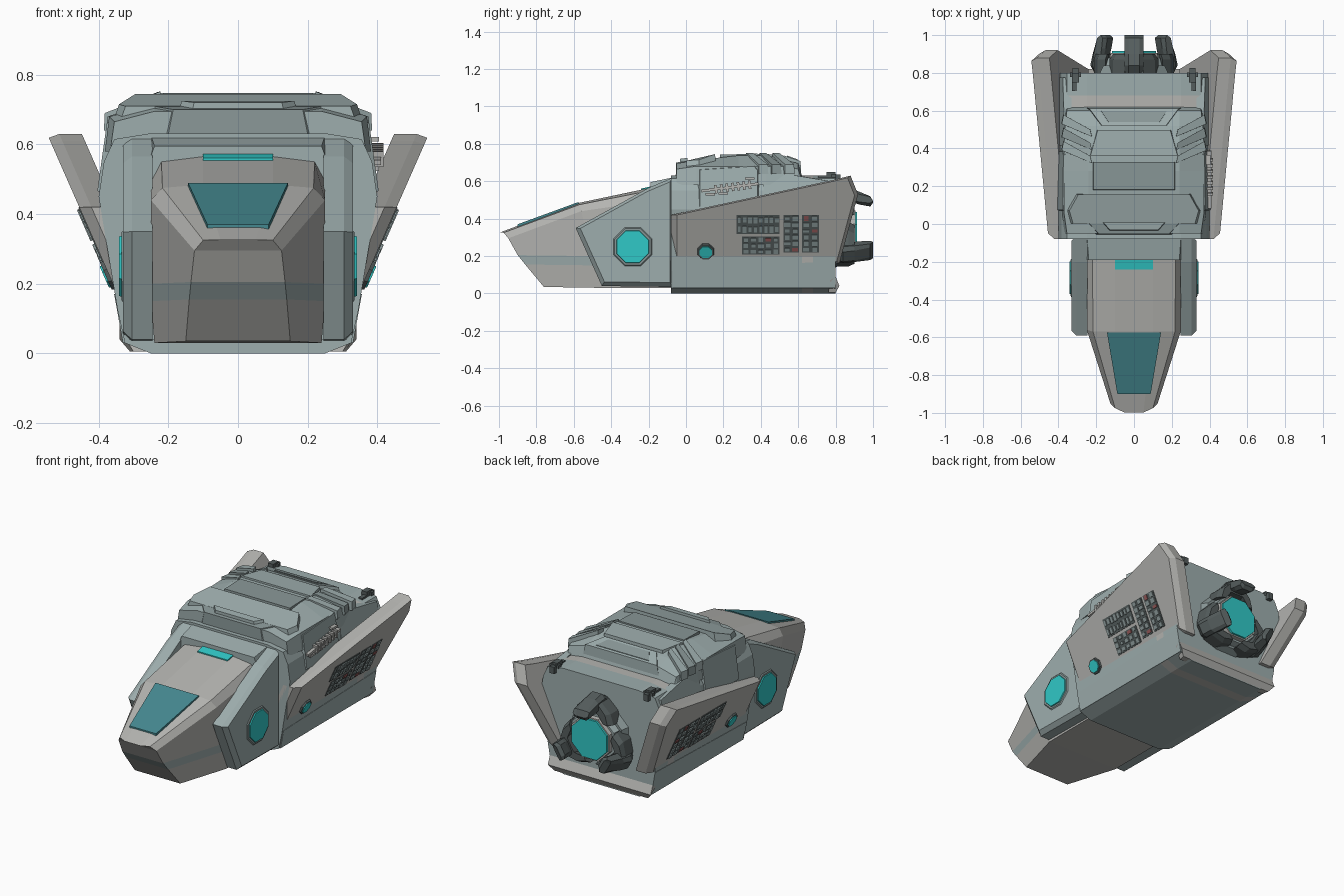
import bpy, bmesh, random
from math import sin, cos, pi, atan, radians
from mathutils import Matrix, Vector

if "Cube" in bpy.data.objects:
    bpy.data.objects.remove(bpy.data.objects["Cube"])

random.seed(4)

def material(name, r, g, b):
    m = bpy.data.materials.new(name)
    m.diffuse_color = (r, g, b, 1)
    m.use_nodes = True
    m.node_tree.nodes["Principled BSDF"].inputs["Base Color"].default_value = m.diffuse_color
    return m

HULL = material("hull_blue_grey", .34, .42, .42)
DEEP = material("panel_grey", .25, .31, .31)
PALE = material("pale_grey", .46, .46, .44)
DARK = material("dark_metal", .09, .11, .11)
GLOW = material("teal_glow", .03, .58, .57)
GLASS = material("window_teal", .06, .25, .28)
RED = material("red_detail", .3, .1, .1)

def finish(name, bm, mats, mirror=False):
    bmesh.ops.recalc_face_normals(bm, faces=bm.faces)
    me = bpy.data.meshes.new(name)
    bm.to_mesh(me)
    bm.free()
    ob = bpy.data.objects.new(name, me)
    bpy.context.collection.objects.link(ob)
    for m in mats:
        me.materials.append(m)
    if mirror:
        ob.modifiers.new("mirror", 'MIRROR')
    return ob

def loft(name, rings, mats, mirror=False, paint=None, strip=False):
    """Skin a list of equal-length rings; strip caps join mirrored points."""
    bm = bmesh.new()
    vs = [[bm.verts.new(p) for p in r] for r in rings]
    n = len(rings[0])
    for i in range(len(vs) - 1):
        for j in range(n):
            k = (j + 1) % n
            f = bm.faces.new((vs[i][j], vs[i][k], vs[i + 1][k], vs[i + 1][j]))
            f.material_index = int(bool(paint and paint(i, j)))
    for r in (vs[0], vs[-1]):
        if strip:
            for j in range(n // 2 - 1):
                f = bm.faces.new((r[j], r[j + 1], r[n - 2 - j], r[n - 1 - j]))
                f.material_index = int(bool(paint and paint(-1, j)))
        else:
            bm.faces.new(r)
    return finish(name, bm, mats, mirror)

def full(half):
    return half + [(-x, y, z) for x, y, z in reversed(half)]

def side_plate(name, poly, levels, mat):
    """Plate with a (y, z) outline; each level is (scale, x function of z)."""
    cy = sum(p[0] for p in poly) / len(poly)
    cz = sum(p[1] for p in poly) / len(poly)
    rings = []
    for s, fx in levels:
        pts = [(cy + (y - cy) * s, cz + (z - cz) * s) for y, z in poly]
        rings.append([(fx(z), y, z) for y, z in pts])
    return loft(name, rings, [mat], True)

def slab(name, poly, low, shrink, mat, mirror=False):
    """Top plate with (x, y, z) top outline and chamfered sides down to z = low."""
    cx = sum(p[0] for p in poly) / len(poly)
    cy = sum(p[1] for p in poly) / len(poly)
    top = [(cx + (x - cx) * shrink, cy + (y - cy) * shrink, z) for x, y, z in poly]
    return loft(name, [[(x, y, low) for x, y, z in poly], top], [mat], mirror)

def boxes(name, items, mat, mirror=False):
    """Joined boxes, each (matrix, size)."""
    bm = bmesh.new()
    for m, s in items:
        bmesh.ops.create_cube(bm, size=1, matrix=m @ Matrix.Diagonal((*s, 1)))
    return finish(name, bm, [mat], mirror)

def disc(name, m, r1, r2, depth, mat, mirror=False, n=8):
    bm = bmesh.new()
    bmesh.ops.create_cone(bm, cap_ends=True, segments=n, radius1=r1, radius2=r2, depth=depth,
                          matrix=m @ Matrix.Rotation(pi / n, 4, 'Z'))
    return finish(name, bm, [mat], mirror)

# Nose cab with a darker stripe
nose = [full([(.15, -.76, .035), (.14, -.86, .155), (.135, -.9, .205), (.125, -.95, .295), (.10, -.975, .325), (.05, -.998, .325)]),
        full([(.24, -.45, .03), (.25, -.48, .15), (.25, -.5, .20), (.25, -.56, .44), (.217, -.57, .475), (.1, -.57, .485)]),
        full([(.24, -.08, .03), (.25, -.08, .15), (.25, -.08, .20), (.25, -.15, .50), (.22, -.19, .55), (.1, -.19, .565)])]
loft("nose_cab", nose, [PALE, HULL], paint=lambda i, j: j in (1, 9), strip=True)
loft("windscreen", [full([(.088, -.9, .355), (.088, -.9, .370)]),
                    full([(.143, -.575, .475), (.143, -.575, .489)])], [GLASS])
loft("brow_light", [full([(.1, -.24, .54), (.1, -.24, .561)]),
                    full([(.1, -.185, .55), (.1, -.185, .573)])], [GLOW])
loft("neck", [full([(.26, -.19, .04), (.26, -.19, .54), (.24, -.19, .595)]),
              full([(.26, -.05, .04), (.26, -.05, .56), (.25, -.05, .625)])], [HULL], strip=True)

# Cab side panels with big round lights
side_plate("cab_side_panel", [(-.59, .35), (-.45, .04), (-.07, .035), (-.07, .62), (-.2, .565)],
           [(1, lambda z: .245), (1, lambda z: .305), (.92, lambda z: .33)], HULL)
AX = Matrix.Rotation(radians(90), 4, 'Y')
disc("cab_light_ring", Matrix.Translation((.327, -.285, .25)) @ AX, .125, .105, .016, DEEP, True)
disc("cab_light", Matrix.Translation((.33, -.285, .25)) @ AX, .1, .092, .022, GLOW, True)

# Main rear hull
section = [(.25, 0), (.325, .03), (.345, .12), (.40, .45), (.385, .55), (.355, .615), (.25, .632)]
hull_rings = [full([(x, y, z) for x, z in section]) for y in (-.08, .62, .68, .8)]
loft("main_hull", hull_rings, [HULL, PALE], paint=lambda i, j: i == 1, strip=True)
loft("tail_lip", [[(s * w, y, z) for y, z, w in ((.76, .005, .30), (.80, .005, .31), (.82, .04, .34), (.80, .09, .34), (.77, .07, .34))]
                  for s in (-1, 1)], [PALE])

# Roof superstructure
roof = []
for y, w, top in ((-.05, .355, .695), (.055, .37, .712), (.28, .37, .738), (.43, .37, .738), (.52, .365, .72), (.60, .355, .695), (.62, .35, .63)):
    roof.append(full([(w + .012, y, .58), (w, y, min(.68, top - .03)), (.24, y, top)]))
loft("roof_block", roof, [HULL], strip=True)
slab("roof_front_brow", [(-.34, .0, .71), (-.36, .07, .715), (-.31, .16, .745), (.31, .16, .745), (.36, .07, .715), (.34, .0, .71)], .66, .95, HULL)
slab("roof_front_step", [(-.26, .01, .71), (-.2, -.055, .70), (.2, -.055, .70), (.26, .01, .71)], .63, .93, DEEP)
slab("roof_front_notch", [(-.18, .01, .725), (-.14, -.035, .72), (.14, -.035, .72), (.18, .01, .725)], .66, .9, HULL)
slab("roof_mid_plate", [(-.22, .18, .742), (-.22, .33, .746), (.22, .33, .746), (.22, .18, .742)], .70, .98, DEEP)
slab("roof_ridge_plate", [(-.24, .36, .748), (-.2, .5, .742), (.2, .5, .742), (.24, .36, .748)], .70, .96, HULL)
slab("roof_rear_frame", [(-.25, .615, .708), (-.18, .52, .738), (.18, .52, .738), (.25, .615, .708)], .65, .95, HULL)
slab("roof_rear_recess", [(-.18, .60, .716), (-.14, .54, .737), (.14, .54, .737), (.18, .60, .716)], .66, .97, DEEP)
for k, y in enumerate((.37, .44, .51)):
    slab(f"roof_chevron_{k}", [(.22, y - .05, .752), (.23, y - .01, .75), (.375, y + .07, .69), (.385, y + .02, .69)],
         .64, .97, (HULL, DEEP)[k % 2], True)

# Side bulges below the roof
side_plate("roof_side_bulge", [(.065, .46), (.065, .665), (.37, .685), (.39, .66), (.39, .46)],
           [(1, lambda z: .33), (1, lambda z: .385 - (z - .48) * .12), (.95, lambda z: .402 - (z - .48) * .14)], HULL)
side_plate("rear_side_bulge", [(.41, .50), (.41, .665), (.60, .63), (.78, .60), (.78, .50)],
           [(1, lambda z: .33), (.97, lambda z: .397 - (z - .5) * .2)], HULL)

# Ribbed cable, right side only
cable = []
for i in range(10):
    t = i / 9
    m = Matrix.Translation((.395, .10 + .27 * t, .55 + .035 * t)) @ Matrix.Rotation(.13, 4, 'X')
    cable.append((m, (.03, .035, .014)))
    if 1 < i < 9:
        cable.append((m, (.045, .014, .045)))
cable += [(Matrix.Translation((.39, y, z)), (.03, .05, .012)) for y, z in ((.13, .53), (.2, .535), (.34, .615))]
boxes("side_cable", cable, PALE)

# Flared side wings
def wing_x(z):
    return .535 - (.6 - z) * .44
side_plate("side_wing", [(-.08, .42), (.80, .61), (.88, .63), (.92, .53), (.82, .16), (-.08, .10)],
           [(1, lambda z: wing_x(z) - .10), (1, lambda z: wing_x(z) - .035), (.95, wing_x)], PALE)
side_plate("lower_skirt", [(-.07, .03), (-.07, .14), (.80, .17), (.80, .03)],
           [(1, lambda z: .25), (1, lambda z: .325 + z * .18)], HULL)

# Wing machinery bays and small lights
TILT = Matrix.Rotation(atan(.44), 4, 'Y')
def on_wing(y, z, out=0):
    return Matrix.Translation((wing_x(z), y, z)) @ TILT @ Matrix.Translation((out, 0, 0))
bays = [(.27, .50, .32, .42), (.30, .50, .21, .305), (.52, .605, .22, .42), (.62, .71, .22, .42)]
boxes("wing_bay", [(on_wing((a + b) / 2, (c + d) / 2), (.006, b - a, (d - c) * 1.09)) for a, b, c, d in bays], DARK, True)
bits, reds = [], []
for a, b, c, d in bays:
    cols, rows = (8, 2) if c > .3 else (max(2, round((b - a) / .04)), round((d - c) / .032))
    for i in range(cols):
        for j in range(rows):
            y = a + (b - a) * (i + .5) / cols
            z = c + (d - c) * (j + .5) / rows
            s = (random.uniform(.006, .014), (b - a) / cols * random.uniform(.5, .8), (d - c) / rows * random.uniform(.5, .85))
            (reds if c < .3 and random.random() < .1 else bits).append((on_wing(y, z, .003), s))
boxes("wing_machinery", bits, DEEP, True)
boxes("wing_red_parts", reds, RED, True)
disc("wing_light_ring", on_wing(.105, .225) @ AX, .052, .045, .02, DARK, True)
disc("wing_light", on_wing(.105, .225, .004) @ AX, .04, .036, .022, GLOW, True)

# Engine nozzle
EZ = .32
BACK = Matrix.Rotation(radians(-90), 4, 'X')
for nm, y, r1, r2, dp, m in (("engine_base", .815, .20, .175, .05, DEEP), ("engine_ring", .85, .165, .15, .06, HULL),
                             ("engine_collar", .88, .14, .135, .05, PALE), ("engine_glow", .895, .13, .125, .04, GLOW)):
    disc(nm, Matrix.Translation((0, y, EZ)) @ BACK, r1, r2, dp, m)

# Three claws around the nozzle
def around(a, t, y, r):
    return (r * sin(a) + t * cos(a), y, EZ + r * cos(a) - t * sin(a))
finger = [(.78, .21), (.84, .25), (.90, .235), (.985, .20), (1.0, .165), (.985, .145), (.93, .155), (.88, .17), (.78, .13)]
foot = [(-.13, .10), (-.11, .16), (-.05, .215), (.05, .215), (.11, .16), (.13, .10), (.095, .105), (.05, .155), (-.05, .155), (-.095, .105)]
for k in range(3):
    a = k * 2 * pi / 3
    loft(f"claw_finger_{k}", [[around(a, t, y, .19 + (r - .19) * s) for y, r in finger]
                              for t, s in ((-.05, .6), (-.03, 1), (.03, 1), (.05, .6))], [DARK])
    loft(f"claw_foot_{k}", [[around(a, t * s, y, r) for t, r in foot]
                            for y, s in ((.79, 1), (.87, 1), (.90, .85))], [DARK])

# Small rear roof fittings
fit = [(Matrix.Translation((.31, .775, .635)), (.035, .05, .03)),
       (Matrix.Translation((.31, .79, .63)), (.06, .025, .02)),
       (Matrix.Translation((.315, .75, .62)), (.025, .09, .02)),
       (Matrix.Translation((.31, .81, .615)), (.03, .03, .04))]
boxes("rear_roof_fitting", fit, DARK, True)
